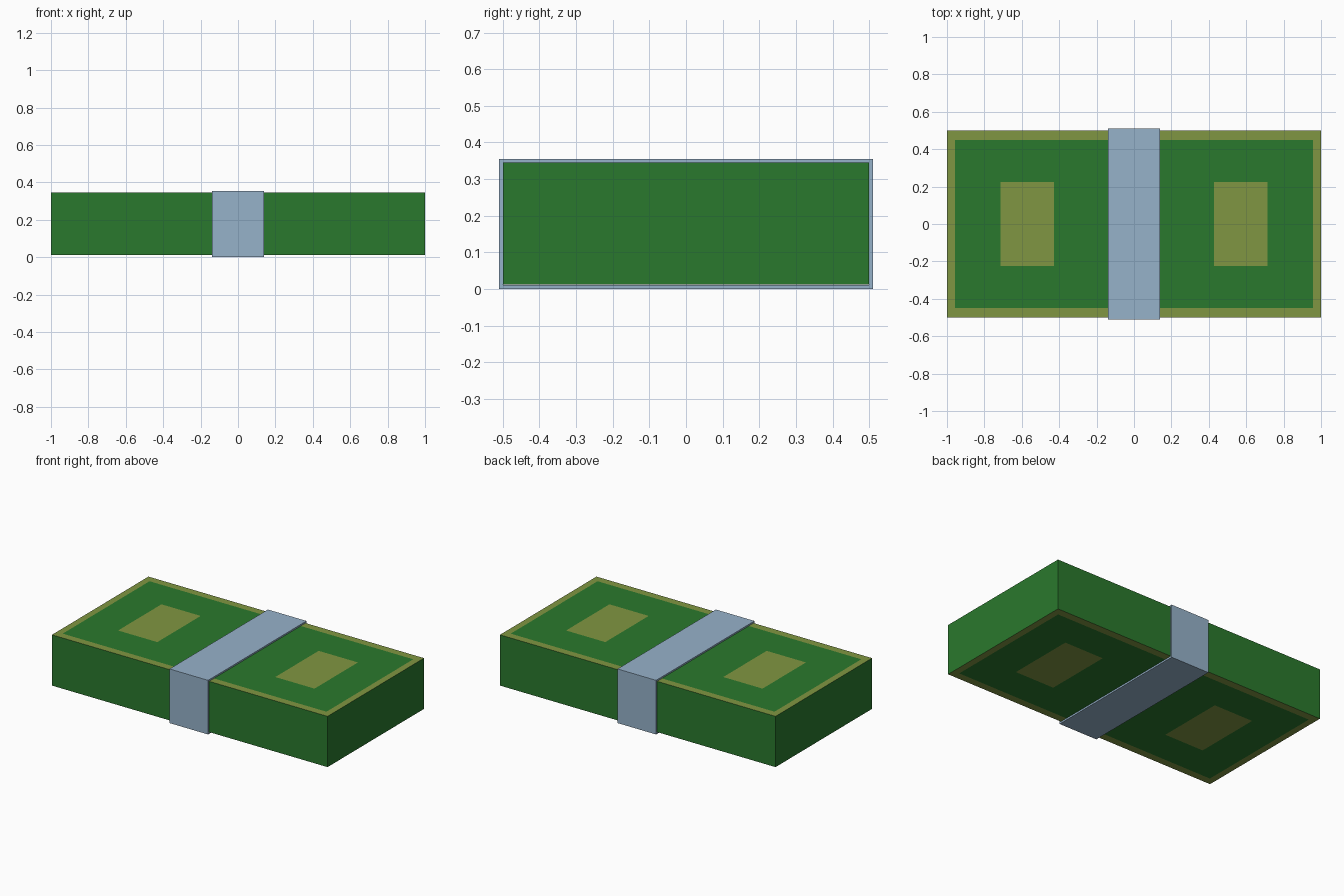
import bpy, bmesh
from mathutils import Matrix, Vector

if "Cube" in bpy.data.objects:
    bpy.data.objects.remove(bpy.data.objects["Cube"])

def material(name, rgb):
    m = bpy.data.materials.new(name)
    m.diffuse_color = (*rgb, 1)
    m.use_nodes = True
    m.node_tree.nodes["Principled BSDF"].inputs["Base Color"].default_value = m.diffuse_color
    return m

def box(bm, lo, hi):
    lo, hi = Vector(lo), Vector(hi)
    bmesh.ops.create_cube(bm, size=1, matrix=Matrix.Translation((lo + hi) / 2)
                          @ Matrix.Diagonal((*(hi - lo), 1)))

def finish(bm, name, mats):
    bmesh.ops.recalc_face_normals(bm, faces=bm.faces)
    me = bpy.data.meshes.new(name)
    bm.to_mesh(me)
    bm.free()
    ob = bpy.data.objects.new(name, me)
    bpy.context.collection.objects.link(ob)
    for m in mats:
        me.materials.append(m)
    return ob

green = material("note_green", (0.023, 0.19, 0.026))
olive = material("note_olive", (0.216, 0.305, 0.054))
blue = material("band_blue", (0.305, 0.445, 0.591))

# Stack of notes: one block, cut along the printed border and patch edges
X_EDGE, Y_EDGE = 0.957, 0.45
PATCH_IN, PATCH_OUT, PATCH_Y = 0.428, 0.713, 0.225
bm = bmesh.new()
box(bm, (-1, -0.5, 0.012), (1, 0.5, 0.345))
for axis, cuts in ((Vector((1, 0, 0)), (PATCH_IN, PATCH_OUT, X_EDGE)),
                   (Vector((0, 1, 0)), (PATCH_Y, Y_EDGE))):
    for c in cuts:
        for s in (-1, 1):
            bmesh.ops.bisect_plane(bm, geom=bm.verts[:] + bm.edges[:] + bm.faces[:],
                                   plane_co=axis * c * s, plane_no=axis)

# Print the border and patches on the top and bottom faces
for f in bm.faces:
    if abs(f.normal.z) > 0.5:
        c = f.calc_center_median()
        x, y = abs(c.x), abs(c.y)
        border = x > X_EDGE or y > Y_EDGE
        patch = PATCH_IN < x < PATCH_OUT and y < PATCH_Y
        f.material_index = int(border or patch)

# Merge the unneeded cuts where colour and plane agree
bmesh.ops.dissolve_limit(bm, angle_limit=0.01, verts=bm.verts[:],
                         edges=bm.edges[:], delimit={'MATERIAL'})
finish(bm, "note_stack", [green, olive])

# Paper band: open sleeve around the stack, thickened inwards
bm = bmesh.new()
box(bm, (-0.14, -0.51, 0), (0.14, 0.51, 0.355))
bm.normal_update()
bmesh.ops.delete(bm, geom=[f for f in bm.faces if abs(f.normal.x) > 0.5],
                 context='FACES_ONLY')
band = finish(bm, "paper_band", [blue])
sol = band.modifiers.new("thickness", 'SOLIDIFY')
sol.thickness = 0.011
sol.offset = -1
sol.use_even_offset = True
